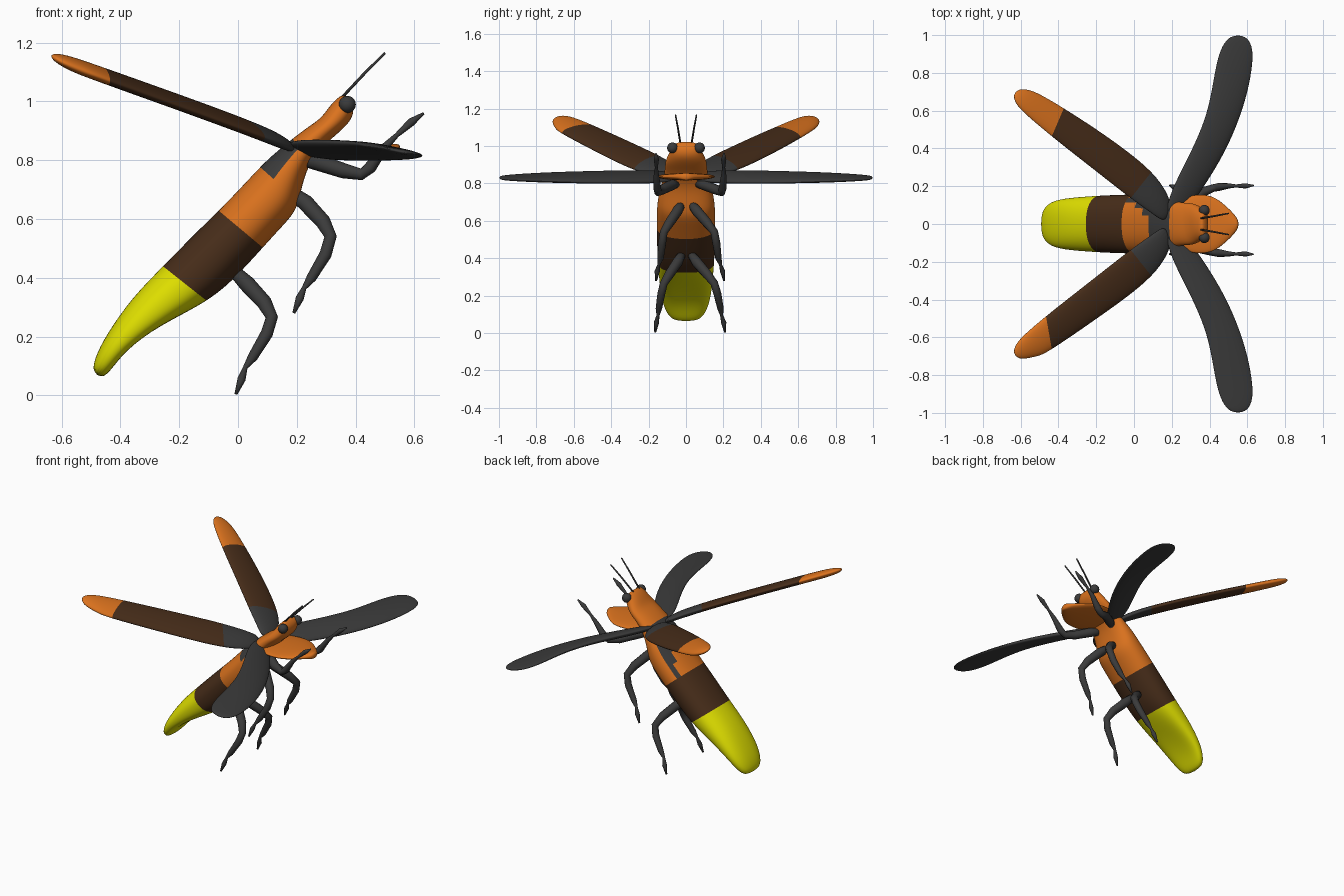
import bpy, bmesh, math
from mathutils import Vector

cube = bpy.data.objects.get("Cube")
if cube:
    bpy.data.objects.remove(cube, do_unlink=True)


def material(name, rgb):
    m = bpy.data.materials.new(name)
    m.use_nodes = True
    m.diffuse_color = (*rgb, 1)
    bsdf = m.node_tree.nodes["Principled BSDF"]
    bsdf.inputs["Base Color"].default_value = (*rgb, 1)
    bsdf.inputs["Roughness"].default_value = 0.7
    return m


MATS = [material("orange", (0.71, 0.17, 0.013)),
        material("brown", (0.063, 0.026, 0.01)),
        material("charcoal", (0.043, 0.043, 0.043)),
        material("yellow", (0.76, 0.76, 0.0))]
ORANGE, BROWN, CHARCOAL, YELLOW = range(4)
Y = Vector((0, 1, 0))


def finish(name, bm, color, levels=0):
    """Turn a bmesh into a smooth object; color is a slot or a rule."""
    bmesh.ops.recalc_face_normals(bm, faces=bm.faces)
    for f in bm.faces:
        f.material_index = color(f) if callable(color) else color
        f.smooth = True
    mesh = bpy.data.meshes.new(name)
    bm.to_mesh(mesh)
    bm.free()
    for m in MATS:
        mesh.materials.append(m)
    obj = bpy.data.objects.new(name, mesh)
    bpy.context.collection.objects.link(obj)
    if levels:
        mod = obj.modifiers.new("smooth", "SUBSURF")
        mod.levels = mod.render_levels = levels


def loft(name, sections, color, sides=16, levels=2, power=1.0):
    """Skin closed rings given as (centre, half width, half height, dent)."""
    bm = bmesh.new()
    rings = []
    for centre, wide, high, dent in sections:
        ring = []
        for i in range(sides):
            a = math.tau * i / sides
            c, s = math.cos(a), math.sin(a)
            c = math.copysign(abs(c) ** power, c)
            s = math.copysign(abs(s) ** power, s)
            if s < 0:
                s *= 1 - dent * s * s
            ring.append(bm.verts.new(centre + wide * c + high * s))
        rings.append(ring)
    for a, b in zip(rings, rings[1:]):
        for i in range(sides):
            j = (i + 1) % sides
            bm.faces.new((a[i], a[j], b[j], b[i]))
    bm.faces.new(rings[0])
    bm.faces.new(rings[-1])
    finish(name, bm, color, levels)


def tube(name, points, sides=12):
    """Tapered limb through (x, y, z, radius) points."""
    path = [Vector(p[:3]) for p in points]
    sections = []
    for i, p in enumerate(path):
        t = (path[min(i + 1, len(path) - 1)] - path[max(i - 1, 0)]).normalized()
        u = (Y - t * t.y).normalized()
        sections.append((p, u * points[i][3], t.cross(u) * points[i][3], 0))
    loft(name, sections, CHARCOAL, sides, 0)


# Body: back edge x, z, belly edge x, z, half width, belly hollow
BODY = [(-.495, .08, -.465, .058, .06, 0), (-.489, .125, -.43, .074, .1, .2),
        (-.45, .205, -.37, .137, .13, .4), (-.36, .335, -.25, .212, .143, .4),
        (-.255, .44, -.085, .315, .152, .1), (-.155, .543, .005, .413, .156, 0),
        (-.06, .635, .09, .508, .158, 0), (-.005, .692, .145, .568, .158, 0),
        (.04, .74, .193, .62, .155, 0), (.075, .777, .207, .662, .15, 0),
        (.11, .812, .216, .70, .142, 0), (.19, .878, .237, .78, .122, 0),
        (.245, .918, .285, .845, .112, 0), (.285, .945, .345, .895, .112, 0),
        (.315, .99, .386, .935, .088, 0), (.345, 1.018, .395, .97, .078, 0),
        (.365, 1.026, .388, 1.0, .055, 0)]


def body_color(f):
    c = f.calc_center_median()
    along = c.x + c.z
    if along < .21:
        return YELLOW
    if along < .58:
        return BROWN
    # dark patches where the wing cases rest on the back
    if c.y > .02:
        patch = f.normal.z > .5 and c.x + .9 * c.y > .085
    else:
        patch = c.y < -.02 and f.normal.z > .3 and along > .87
    return CHARCOAL if patch and along < 1.05 else ORANGE


sections = []
for xu, zu, xl, zl, w, dent in BODY:
    top, low = Vector((xu, 0, zu)), Vector((xl, 0, zl))
    sections.append(((top + low) / 2, Y * w, (top - low) / 2, dent))
loft("body", sections, body_color, sides=24, power=.88)

# Flat shield behind the head
SHIELD = [(.19, .08), (.22, .12), (.28, .15), (.35, .162), (.42, .152),
          (.48, .105), (.53, .055), (.554, .02)]
loft("neck_shield",
     [(Vector((x, 0, .836)), Y * w, Vector((0, 0, .02)), 0) for x, w in SHIELD],
     ORANGE)

# Wing case: distance along, sideways centre, half chord
CASE_ROOT = [(-.12, .14, .035), (-.05, .17, .068), (.09, .187, .094),
             (.28, .188, .095), (.48, .182, .09)]
CASE_TIP = [(.84, .164, .066), (.895, .16, .045), (.925, .158, .018)]
# Hind wing: y, rear edge x, front edge x, half thickness
HIND = [(.03, .16, .24, .012), (.1, .175, .3, .018), (.2, .205, .375, .022),
        (.38, .3, .485, .022), (.55, .375, .558, .02), (.7, .41, .605, .018),
        (.85, .433, .632, .014), (.95, .465, .63, .01), (1, .515, .585, .006)]
# Legs: x, y, z, radius from hip to foot
LEGS = {
    "front_leg": [(.22, .05, .80, .02), (.28, .09, .79, .028), (.36, .15, .764, .026),
                  (.42, .17, .752, .02), (.45, .175, .775, .021), (.5, .18, .845, .014),
                  (.54, .18, .885, .008), (.59, .18, .93, .014), (.632, .182, .96, .004)],
    "middle_leg": [(.17, .02, .70, .02), (.23, .05, .655, .028), (.29, .1, .59, .026),
                   (.315, .135, .54, .021), (.298, .145, .48, .021), (.25, .155, .40, .017),
                   (.225, .165, .365, .008), (.21, .175, .33, .014), (.19, .182, .28, .005)],
    "rear_leg": [(-.02, .02, .43, .02), (.03, .05, .38, .028), (.09, .1, .315, .026),
                 (.115, .135, .265, .021), (.098, .15, .21, .021), (.05, .165, .13, .017),
                 (.025, .17, .095, .008), (.012, .18, .055, .014), (-.007, .187, .004, .005)],
}

for side, label in ((1, "left"), (-1, "right")):
    out = Vector((-.785, .62 * side, 0))
    across = Vector((.62, .785 * side, 0))
    # The pale tip starts at a slanted line, further out on the right
    tip, slant = (.645, .4) if side > 0 else (.735, .8)

    def case_color(f):
        c = f.calc_center_median()
        u = c.dot(out)
        if u < .09:
            return CHARCOAL
        return BROWN if u < tip + slant * (c.dot(Vector((-across.x * -1, across.y, 0))) - .172) else ORANGE

    sections = []
    for u, n, w in CASE_ROOT + [(tip, .172, .08)] + CASE_TIP:
        chord = across - Vector((0, 0, .35))
        if u == tip:
            chord += out * slant + Vector((0, 0, .29 * slant))
        sections.append((out * u + across * n + Vector((0, 0, .88 + .29 * u)),
                         chord * w, Vector((0, 0, .026 * min(1, w / .06))), 0))
    loft(label + "_wing_case", sections, case_color)

    loft(label + "_hind_wing",
         [(Vector(((a + b) / 2, y * side, .836 - .006 * y)),
           Vector(((b - a) / 2, 0, -1.25 * t)), Vector((0, 0, t * 1.1)), 0)
          for y, a, b, t in HIND], CHARCOAL)

    # The left legs spread slightly wider than the right ones
    for name, pts in LEGS.items():
        tube(label + "_" + name,
             [(x, side * y * (1 + .12 * side), z, r) for x, y, z, r in pts])

    tube(label + "_antenna", [(.355, .03 * side, 1.015, .005),
                              (.43, .043 * side, 1.095, .005),
                              (.5, .056 * side, 1.165, .004)], 8)

    bm = bmesh.new()
    bmesh.ops.create_uvsphere(bm, u_segments=20, v_segments=12, radius=.029)
    bmesh.ops.translate(bm, verts=bm.verts, vec=(.372, .072 * side, .99))
    finish(label + "_eye", bm, CHARCOAL)
